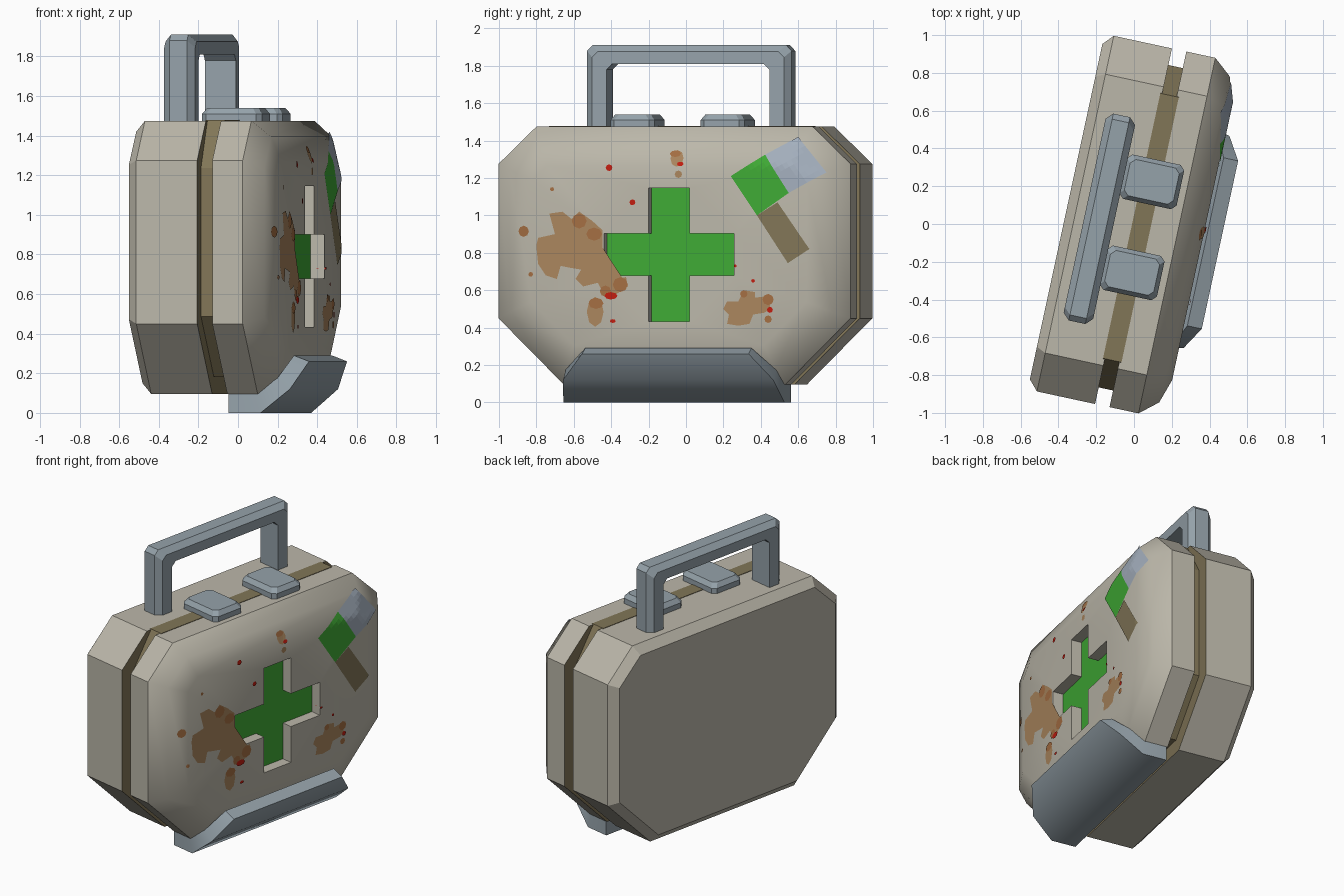
import bpy, bmesh, math
from mathutils import Vector
from mathutils.bvhtree import BVHTree

if "Cube" in bpy.data.objects:
    bpy.data.objects.remove(bpy.data.objects["Cube"])

ANG = math.radians(12.2)
C, S = math.cos(ANG), math.sin(ANG)
SHIFT = -0.012


def mat(name, r, g, b):
    m = bpy.data.materials.new(name)
    m.diffuse_color = (r, g, b, 1)
    m.use_nodes = True
    m.node_tree.nodes["Principled BSDF"].inputs["Base Color"].default_value = m.diffuse_color
    return m


BEIGE = mat("beige_shell", .50, .475, .40)
METAL = mat("blue_grey_metal", .30, .36, .40)
BROWN = mat("olive_brown", .22, .18, .095)
GREEN = mat("green", .05, .40, .035)
PALE = mat("pale_blue", .37, .43, .51)
RUST = mat("light_rust", .40, .235, .11)
DARK = mat("dark_rust", .37, .155, .055)
RED = mat("red", .53, .012, .005)


# Local axes: X = depth towards the panel, Y = length, Z = up
def finish(bm, name, mats, smooth=None):
    me = bpy.data.meshes.new(name)
    bm.to_mesh(me)
    bm.free()
    for m in mats:
        me.materials.append(m)
    ob = bpy.data.objects.new(name, me)
    bpy.context.scene.collection.objects.link(ob)
    ob.rotation_euler.z = -ANG
    ob.location = (SHIFT * S, SHIFT * C, 0)
    if smooth:
        me.shade_smooth()
        me.set_sharp_from_angle(angle=math.radians(smooth))
    return ob


def bridge(bm, a, b):
    n = len(a)
    for i in range(n):
        bm.faces.new((a[i], a[(i + 1) % n], b[(i + 1) % n], b[i]))


def loft(loops, cap_end=True):
    bm = bmesh.new()
    rings = [[bm.verts.new(p) for p in l] for l in loops]
    for a, b in zip(rings, rings[1:]):
        bridge(bm, a, b)
    bm.faces.new(rings[0])
    if cap_end:
        bm.faces.new(rings[-1])
    bmesh.ops.recalc_face_normals(bm, faces=bm.faces[:])
    return bm, rings


def octagon(d, i, top=None):
    k = .414 * i
    t = 1.475 - i if top is None else top
    half = [(.605 - k, .095 + i), (.963 - i, .45 + k), (.963 - i, 1.275 - k), (.755 - k, t)]
    return [(d, u, z) for u, z in half] + [(d, -u, z) for u, z in reversed(half)]


# Back shell, with a brown rim facing the seam
bm, _ = loft([octagon(-.365, .055), octagon(-.315, 0), octagon(0, 0)])
for f in bm.faces:
    f.material_index = int(f.normal.x > .9)
finish(bm, "back_shell", [BEIGE, BROWN])

# Recessed seam band
bm, _ = loft([octagon(-.01, .09, 1.478), octagon(.09, .09, 1.478)])
finish(bm, "seam_band", [BROWN])

# Front shell, domed panel with a sunk cross
bm, rings = loft([octagon(.078, 0), octagon(.235, 0), octagon(.33, .08), octagon(.372, .21)], False)
W, L, ZC = .112, .356, .79
quarter = [(L, -W), (L, W), (W, W)]
cross = []
for q in range(4):
    for u, z in quarter:
        for _ in range(q):
            u, z = -z, u
        cross.append((u, ZC + z))
rim = [bm.verts.new((.372, u, z)) for u, z in cross]
floor = [bm.verts.new((.30, u, z)) for u, z in cross]
rim_edges = [bm.edges.new((rim[i], rim[(i + 1) % 12])) for i in range(12)]
outer = [bm.edges.get((rings[-1][i], rings[-1][(i + 1) % 8])) for i in range(8)]
bmesh.ops.triangle_fill(bm, use_beauty=True, edges=outer + rim_edges)
bridge(bm, rim, floor)
bm.faces.new(floor).material_index = 1
bmesh.ops.recalc_face_normals(bm, faces=bm.faces[:])
for f in bm.faces:
    if f.normal.x < -.9:
        f.material_index = 2
bvh = BVHTree.FromBMesh(bm)
finish(bm, "front_shell", [BEIGE, GREEN, BROWN], 35)


# Handle: U-shaped frame with chamfered outer edges
def u_frame(d, i):
    h, t, c, w = .56 - i, 1.91 - i, .03, .445
    right = [(w, 1.47), (h, 1.47), (h, t - c), (h - c, t)]
    inner = [(w - .03, 1.81), (w, 1.78)]
    return [(d, u, z) for u, z in right] + [(d, -u, z) for u, z in reversed(right)] + \
           [(d, -u, z) for u, z in reversed(inner)] + [(d, u, z) for u, z in inner]


bm, _ = loft([u_frame(-.265, .035), u_frame(-.23, 0), u_frame(-.14, 0), u_frame(-.105, .035)])
finish(bm, "handle", [METAL])


# Two clasps over the seam
def clasp_ring(uc, z, i):
    a, b, c = .155 - i, .12 - i, .025
    pts = [(a, b - c), (a - c, b), (c - a, b), (-a, b - c), (-a, c - b), (c - a, -b), (a - c, -b), (a, c - b)]
    return [(.045 + d, uc + u, z) for d, u in pts]


for side, uc in (("left", -.243), ("right", .25)):
    bm, _ = loft([clasp_ring(uc, 1.465, 0), clasp_ring(uc, 1.51, 0), clasp_ring(uc, 1.54, .022)])
    finish(bm, side + "_clasp", [METAL])

# Bumper wrapping under the lower front edge: outer d,z / inner d,z / half length
sections = [(.085, 0, .085, .1, .605), (.25, 0, .22, .1, .605),
            (.395, .12, .33, .175, .575), (.468, .26, .39, .29, .455)]
bm, _ = loft([[(a, -h, b), (a, h, b), (c, h, e), (c, -h, e)] for a, b, c, e, h in sections])
finish(bm, "bumper", [METAL], 44)


# Painted marks: points given as seen from the right, dropped on to the panel
def on_panel(y, z, lift):
    u = (y + .372 * S) / C - SHIFT
    hit = bvh.ray_cast(Vector((2, u, z)), Vector((-1, 0, 0)))[0]
    return (max(hit.x if hit else .33, .32) + lift, u, z)


def face_out(bm):
    bm.normal_update()
    for f in bm.faces:
        if f.normal.x < 0:
            f.normal_flip()


def patch(name, corners, m, n=8):
    a, b, c, d = map(Vector, corners)
    bm = bmesh.new()
    g = [[bm.verts.new(on_panel(*(a.lerp(b, i / n).lerp(d.lerp(c, i / n), j / n)), .004))
          for j in range(n + 1)] for i in range(n + 1)]
    for i in range(n):
        for j in range(n):
            bm.faces.new((g[i][j], g[i + 1][j], g[i + 1][j + 1], g[i][j + 1]))
    face_out(bm)
    finish(bm, name, [m])


def marks(name, outlines, m, lift):
    bm = bmesh.new()
    for pts in outlines:
        bm.faces.new([bm.verts.new(on_panel(y, z, lift)) for y, z in pts])
    bmesh.ops.triangulate(bm, faces=bm.faces[:])
    face_out(bm)
    finish(bm, name, [m])


def spot(y, z, r, rz=None):
    return [(y + r * math.cos(k * math.pi / 4), z + (rz or r) * math.sin(k * math.pi / 4)) for k in range(8)]


# Three-part sticker
patch("sticker_green", [(.24, 1.21), (.42, 1.325), (.55, 1.12), (.38, 1.0)], GREEN)
patch("sticker_blue", [(.42, 1.325), (.59, 1.42), (.745, 1.23), (.55, 1.12)], PALE)
patch("sticker_brown", [(.38, 1.0), (.49, 1.07), (.66, .82), (.545, .745)], BROWN)

# Rust stains and red drops
big = [(-.80, .84), (-.79, .88), (-.70, .90), (-.71, .98), (-.73, 1.01), (-.66, 1.02), (-.61, .98),
       (-.57, 1.02), (-.50, .97), (-.445, .92), (-.445, .67), (-.40, .66), (-.32, .67), (-.31, .62),
       (-.37, .58), (-.44, .58), (-.47, .64), (-.55, .62), (-.59, .66), (-.56, .71), (-.62, .72),
       (-.67, .73), (-.69, .66), (-.75, .68), (-.79, .74)]
small = [(.20, .50), (.22, .54), (.28, .54), (.31, .60), (.37, .59), (.37, .56), (.45, .57), (.45, .50),
         (.42, .48), (.36, .47), (.34, .42), (.28, .41), (.22, .42), (.23, .47)]
marks("rust_stains", [big, small, spot(-.485, .485, .045, .08), spot(-.05, 1.305, .035, .045),
                      spot(-.04, 1.22, .02)], RUST, .003)
marks("rust_spots", [spot(-.87, .915, .03), spot(-.49, .90, .042, .035), spot(-.57, .97, .04),
                     spot(-.35, .63, .04), spot(-.83, .685, .013), spot(-.715, 1.14, .011),
                     spot(-.43, .595, .03), spot(-.48, .53, .04, .03), spot(-.06, 1.33, .03, .018),
                     spot(.44, .55, .03), spot(.44, .445, .02), spot(.31, .58, .02)], DARK, .005)
marks("red_drops", [spot(-.41, 1.255, .018), spot(-.285, 1.07, .016), spot(-.03, 1.275, .018, .012),
                    spot(-.40, .57, .035, .02), spot(-.39, .435, .016, .01), spot(.36, .65, .01),
                    spot(.45, .495, .016), spot(.265, .73, .008)], RED, .007)
